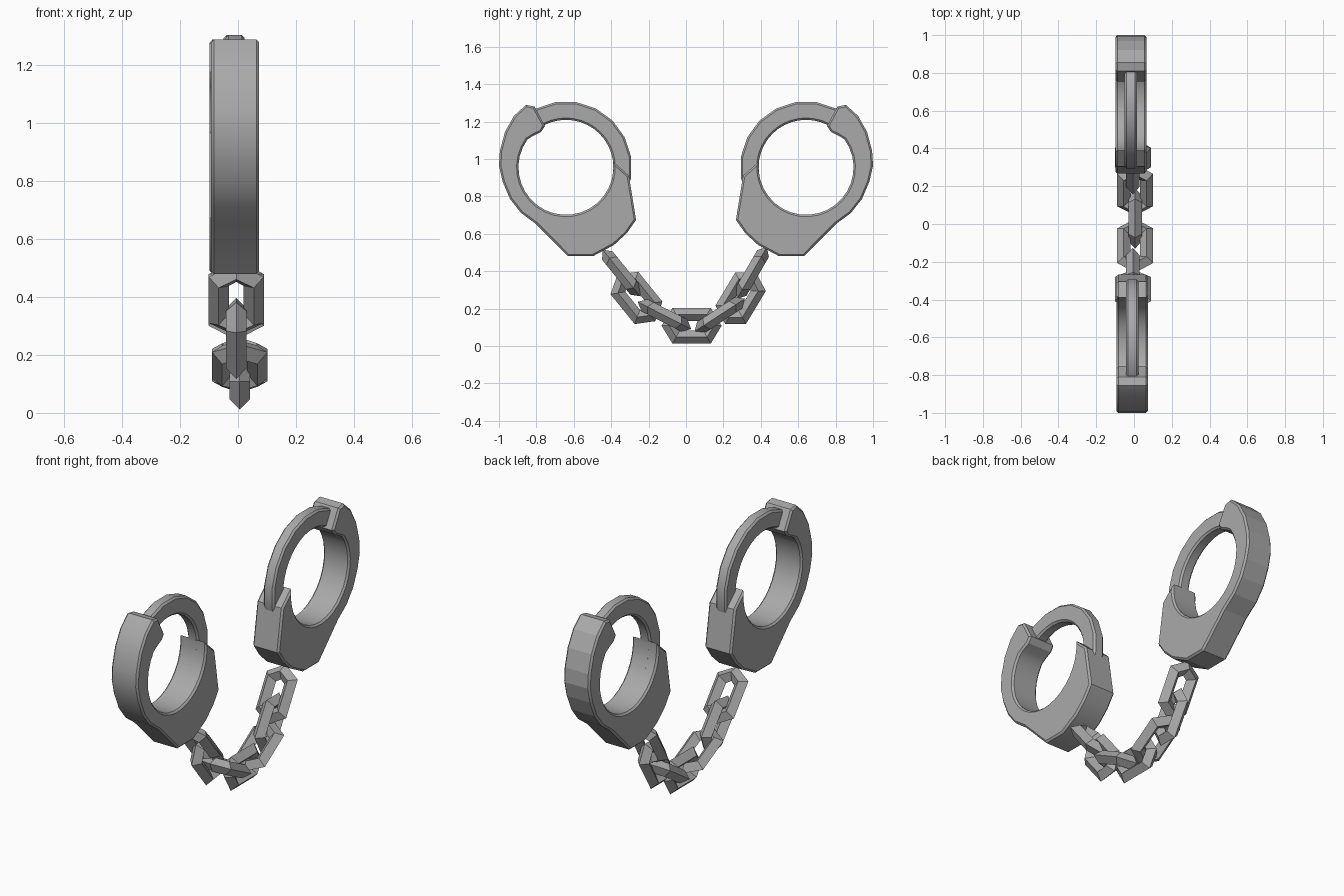
import bpy, bmesh
from math import sin, cos, radians, hypot
from mathutils import Vector, Matrix

if "Cube" in bpy.data.objects:
    bpy.data.objects.remove(bpy.data.objects["Cube"])

steel = bpy.data.materials.new("grey steel")
steel.use_nodes = True
GREY = (0.4, 0.4, 0.4, 1)
steel.diffuse_color = GREY
steel.node_tree.nodes["Principled BSDF"].inputs["Base Color"].default_value = GREY

HOLE_Y, HOLE_Z, HOLE_R = 0.642, 0.955, 0.254


def finish(bm, name, smooth):
    bmesh.ops.recalc_face_normals(bm, faces=bm.faces)
    mesh = bpy.data.meshes.new(name)
    bm.to_mesh(mesh)
    bm.free()
    mesh.materials.append(steel)
    obj = bpy.data.objects.new(name, mesh)
    bpy.context.collection.objects.link(obj)
    if smooth:
        bpy.ops.object.select_all(action='DESELECT')
        obj.select_set(True)
        bpy.context.view_layer.objects.active = obj
        bpy.ops.object.shade_smooth_by_angle(angle=radians(30))
    return obj


def arc(radius, start, end, steps):
    angles = [radians(start + (end - start) * i / steps) for i in range(steps + 1)]
    return [(HOLE_Y + radius * cos(a), HOLE_Z + radius * sin(a)) for a in angles]


def plate(name, outline, side, x0, x1, chamfer):
    """Extrude a y-z outline along x and chamfer the rims of both faces."""
    bm = bmesh.new()
    cap = bm.faces.new([bm.verts.new((x0, side * y, z)) for y, z in outline])
    new = bmesh.ops.extrude_face_region(bm, geom=[cap])["geom"]
    bmesh.ops.translate(bm, vec=(x1 - x0, 0, 0),
                        verts=[v for v in new if isinstance(v, bmesh.types.BMVert)])
    bmesh.ops.recalc_face_normals(bm, faces=bm.faces)
    rims = [e for e in bm.edges if abs(e.verts[0].co.x - e.verts[1].co.x) < 1e-5]
    bmesh.ops.bevel(bm, geom=rims, offset=chamfer, segments=1,
                    affect='EDGES', clamp_overlap=True)
    return finish(bm, name, True)


# Cuff body: lock housing, outer curve, hooked tip with inner nub, then the hole
body_outline = [
    (0.305, 0.91), (0.267, 0.674), (0.316, 0.604), (0.385, 0.54), (0.497, 0.48),
    (0.631, 0.48), (0.802, 0.652), (0.882, 0.711), (0.941, 0.786), (0.98, 0.877),
    (1.0, 0.963), (0.995, 1.043), (0.968, 1.144), (0.92, 1.23), (0.855, 1.289),
    (0.81, 1.28), (0.754, 1.176), (0.775, 1.144), (0.818, 1.123),
] + arc(HOLE_R, 36, -187, 20)

# Swinging arm: its ends run inside the body
arm_outline = arc(0.353, 45, 207, 9) + arc(HOLE_R, 207, 45, 18)

for side, label, x0, x1 in ((-1, "front", -0.093, 0.073), (1, "back", -0.098, 0.065)):
    body = plate(label + "_cuff_body", body_outline, side, x0, x1, 0.01)
    mid = (x0 + x1) / 2
    plate(label + "_cuff_arm", arm_outline, side, mid - 0.033, mid + 0.033, 0.01)
    # The back cuff has a faceted outer rim
    if side > 0:
        for p in body.data.polygons:
            c = p.center
            if abs(p.normal.x) < 0.1 and hypot(c.y - HOLE_Y, c.z - HOLE_Z) > 0.3:
                p.use_smooth = False


def link(name, y, z, tilt, edge_on, x):
    """Six-sided elongated ring with a diamond-shaped bar."""
    bm = bmesh.new()
    bar = 0.036
    rings = []
    for i in range(6):
        a = radians(60 * i)
        tip = i % 3 == 0
        centre = Vector((0, 0.12 * cos(a) if tip else 0.165 * cos(a), 0.07 * sin(a)))
        out = Vector((0, cos(a), sin(a))) * bar * 1.12
        across = Vector((bar, 0, 0))
        rings.append([bm.verts.new(centre + d) for d in (out, across, -out, -across)])
    for i in range(6):
        a, b = rings[i], rings[(i + 1) % 6]
        for j in range(4):
            k = (j + 1) % 4
            bm.faces.new((a[j], a[k], b[k], b[j]))
    turn = Matrix.Rotation(radians(90 if edge_on else 0), 4, 'Y')
    bm.transform(Matrix.Translation((x, y, z))
                 @ Matrix.Rotation(radians(tilt), 4, 'X') @ turn)
    finish(bm, name, False)


# Chain, front to back, alternate links turned a quarter
chain = [(-0.345, 0.39, -51), (-0.265, 0.257, -51), (-0.115, 0.163, -27),
         (0.03, 0.108, 0), (0.18, 0.165, 33), (0.292, 0.255, 59), (0.352, 0.39, 60)]
for n, (y, z, tilt) in enumerate(chain):
    link(f"chain_link_{n + 1}", y, z, tilt, n % 2 == 0, 0.006 if n in (2, 3, 4) else -0.006)
